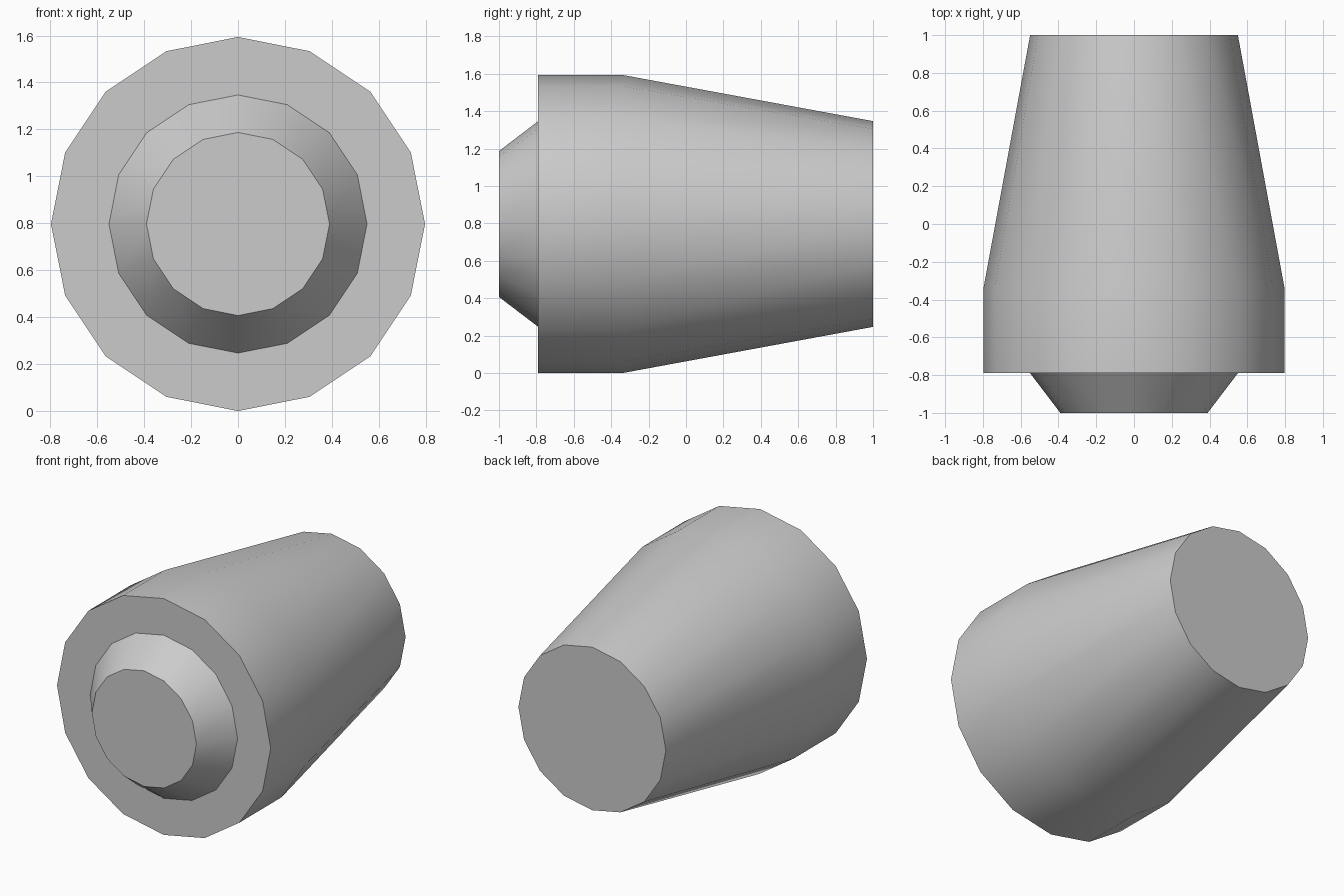
import bpy
import bmesh
from math import cos, sin, tau, radians

cube = bpy.data.objects.get("Cube")
if cube:
    bpy.data.objects.remove(cube, do_unlink=True)

SIDES = 16
CENTRE_Z = 0.797

grey = bpy.data.materials.new("plain grey")
grey.use_nodes = True
colour = (0.6, 0.6, 0.6, 1)
grey.diffuse_color = colour
grey.node_tree.nodes["Principled BSDF"].inputs["Base Color"].default_value = colour


def lathe(name, profile):
    """Closed solid turned around the y axis from (y, radius) pairs, front to back."""
    bm = bmesh.new()
    rings = []
    for y, radius in profile:
        angles = [tau * i / SIDES for i in range(SIDES)]
        rings.append([bm.verts.new((radius * cos(a), y, CENTRE_Z + radius * sin(a)))
                      for a in angles])
    for front, back in zip(rings, rings[1:]):
        for i in range(SIDES):
            j = (i + 1) % SIDES
            bm.faces.new((front[i], front[j], back[j], back[i]))
    bm.faces.new(rings[0])
    bm.faces.new(rings[-1])
    bmesh.ops.recalc_face_normals(bm, faces=bm.faces)
    mesh = bpy.data.meshes.new(name)
    bm.to_mesh(mesh)
    bm.free()
    mesh.materials.append(grey)
    obj = bpy.data.objects.new(name, mesh)
    bpy.context.collection.objects.link(obj)
    bpy.ops.object.select_all(action="DESELECT")
    obj.select_set(True)
    bpy.context.view_layer.objects.active = obj
    bpy.ops.object.shade_smooth_by_angle(angle=radians(30))
    return obj


# Straight collar tapering to the back end
lathe("tapered_body", [(-0.79, 0.797), (-0.34, 0.797), (1.0, 0.55)])

# Short bevelled plug on the front
lathe("front_plug", [(-1.0, 0.39), (-0.79, 0.55)])
